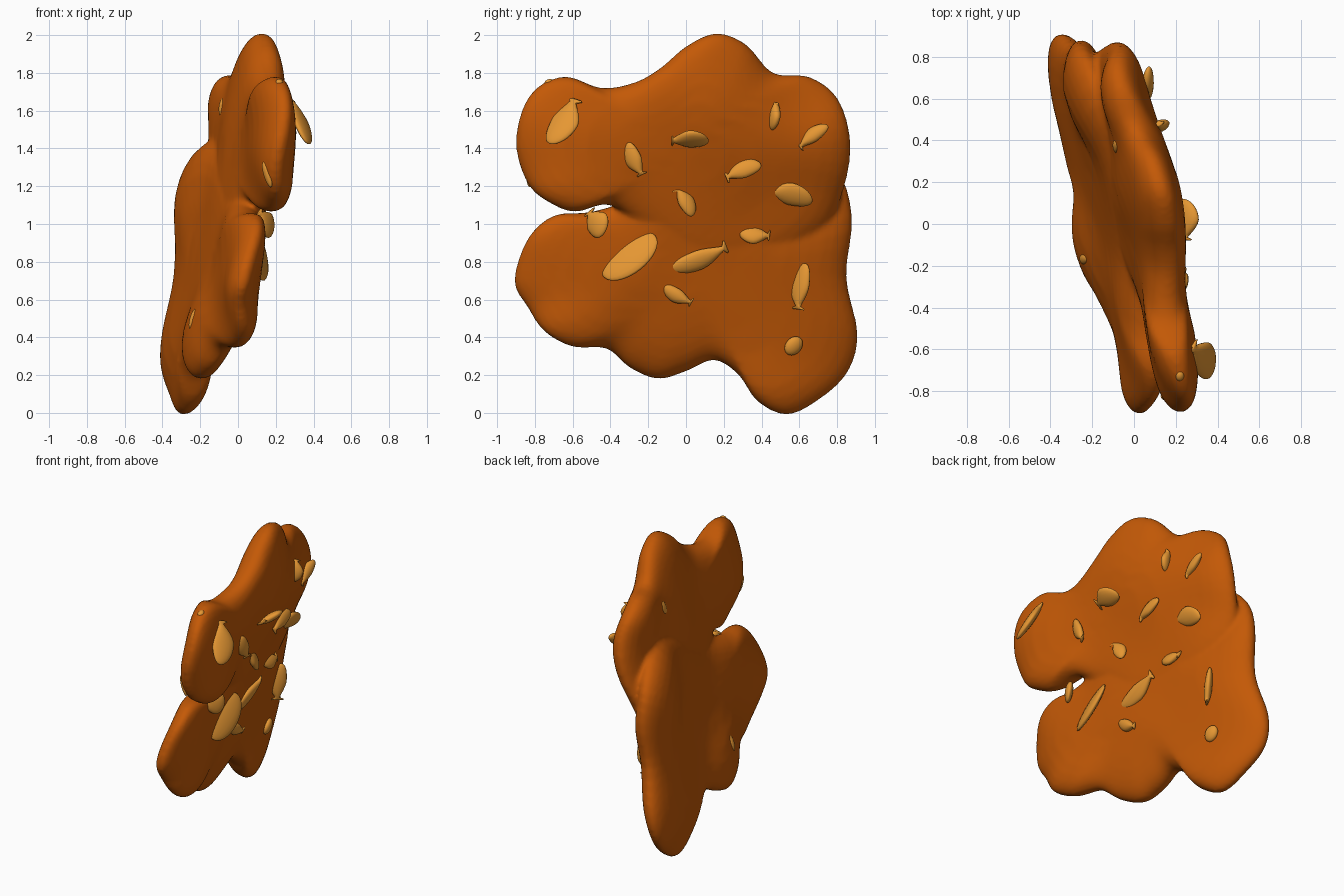
import bpy, bmesh, math
from mathutils import Vector, Matrix
from mathutils.bvhtree import BVHTree

cube = bpy.data.objects.get("Cube")
if cube:
    bpy.data.objects.remove(cube, do_unlink=True)


def material(name, rgb):
    m = bpy.data.materials.new(name)
    m.use_nodes = True
    m.diffuse_color = (*rgb, 1)
    m.node_tree.nodes["Principled BSDF"].inputs["Base Color"].default_value = (*rgb, 1)
    return m


def finish(bm, name, mat):
    bmesh.ops.recalc_face_normals(bm, faces=bm.faces)
    me = bpy.data.meshes.new(name)
    bm.to_mesh(me)
    bm.free()
    me.materials.append(mat)
    for p in me.polygons:
        p.use_smooth = True
    ob = bpy.data.objects.new(name, me)
    bpy.context.collection.objects.link(ob)
    return ob


brown = material("fried brown", (0.55, 0.1, 0.002))
tan = material("toasted tan", (0.79, 0.31, 0.033))

# Lobed outlines (y, z) of the two overlapping halves of the slab
UPPER = [(-.58, 1.065), (-.7, 1.1), (-.83, 1.2), (-.9, 1.4), (-.87, 1.6), (-.78, 1.73),
         (-.63, 1.78), (-.45, 1.72), (-.27, 1.75), (-.13, 1.83), (0, 1.94), (.16, 2.01),
         (.32, 1.95), (.46, 1.8), (.65, 1.78), (.8, 1.67), (.87, 1.45), (.84, 1.2),
         (.72, .95), (.4, .75), (.05, .75), (-.2, .95), (-.4, 1.1)]
LOWER = [(.79, 1.3), (.88, 1.04), (.85, .72), (.91, .42), (.86, .22), (.72, .08), (.54, -.01),
         (.38, .06), (.28, .2), (.15, .28), (0, .22), (-.15, .18), (-.3, .24), (-.42, .34),
         (-.6, .35), (-.75, .43), (-.84, .56), (-.91, .7), (-.84, .92), (-.7, 1.045),
         (-.5, 1.065), (-.25, 1.15), (.1, 1.35), (.5, 1.46)]

# Bends (y, z, offset) away from the leaning plane, for each half
UPPER_BENDS = [(-.6, 1.42, 0), (-.88, 1.4, -.05), (-.62, 1.75, -.09), (-.6, 1.1, .065),
               (.16, 1.98, -.02), (.2, 1.65, .015), (.65, 1.76, -.06), (.86, 1.45, .06),
               (.4, 1.42, .04), (0, 1.3, .01), (.6, 1.0, 0)]
LOWER_BENDS = [(-.6, .75, -.02), (-.9, .7, -.11), (-.6, .37, .025), (-.6, 1.03, -.065),
               (-.2, .35, -.05), (.54, 0, .06), (.58, .4, -.01), (.7, 1.2, -.11),
               (.87, .9, -.02), (.2, .85, -.01)]
# Swellings (y, z, extra half thickness)
SWELLS = [(-.6, 1.42, .02), (.15, 1.62, .035), (.6, 1.5, .02), (.2, 1.35, .02), (-.4, .75, .005),
          (.58, .4, .01), (.6, .95, .02), (-.1, .45, .025)]


def middle(y, z, bends):
    total, weight = 0, .25
    for a, b, offset in bends:
        w = math.exp(-((y - a) ** 2 + (z - b) ** 2) / .05)
        total += w * offset
        weight += w
    return -.222 - .22 * y + .2 * z + 1.15 * total / weight


def half_thickness(y, z):
    return .1 + sum(e * math.exp(-((y - a) ** 2 + (z - b) ** 2) / .06) for a, b, e in SWELLS)


def smooth_loop(pts, steps=4):
    out, n = [], len(pts)
    for i in range(n):
        a, b, c, d = (Vector(pts[(i + k) % n]) for k in (-1, 0, 1, 2))
        for j in range(steps):
            t = j / steps
            out.append(.5 * (2 * b + (c - a) * t + (2 * a - 5 * b + 4 * c - d) * t * t
                             + (3 * b - a - 3 * c + d) * t ** 3))
    return out


def add_slab(bm, outline, center, bends):
    """Closed pillow: rings shrinking to the centre on both sides."""
    loop, c = smooth_loop(outline), Vector(center)
    scales = [.08, .25, .42, .58, .72, .82, .89, .94, .975, .993]
    levels = [(s, 1) for s in scales] + [(1, 0)] + [(s, -1) for s in reversed(scales)]
    rings = []
    for s, side in levels:
        ring = []
        for p in loop:
            q = c + (p - c) * s
            h = side * half_thickness(*q) * math.sqrt(1 - s ** 7)
            ring.append(bm.verts.new((middle(*q, bends) + h, q.x, q.y)))
        rings.append(ring)
    n = len(loop)
    for r0, r1 in zip(rings, rings[1:]):
        for i in range(n):
            bm.faces.new((r0[i], r0[(i + 1) % n], r1[(i + 1) % n], r1[i]))
    bm.faces.new(rings[0])
    bm.faces.new(rings[-1])


# Fried slab, halves fused
bm = bmesh.new()
add_slab(bm, UPPER, (0, 1.38), UPPER_BENDS)
add_slab(bm, LOWER, (.05, .76), LOWER_BENDS)
slab = finish(bm, "fritter_slab", brown)
rem = slab.modifiers.new("fuse", 'REMESH')
rem.mode = 'VOXEL'
rem.voxel_size = .016
rem.use_smooth_shade = True
soft = slab.modifiers.new("soften", 'SMOOTH')
soft.factor = .5
soft.iterations = 3
tree = BVHTree.FromObject(slab, bpy.context.evaluated_depsgraph_get())


def ball():
    bm = bmesh.new()
    bmesh.ops.create_uvsphere(bm, u_segments=16, v_segments=16, radius=1,
                              matrix=Matrix.Rotation(math.pi / 2, 4, 'Y'))
    return bm


def add_seed(name, y, z, length, width, angle, tail=True, roll=15, pitch=0, lift=.008):
    """Flat teardrop with a necked, flared tail pointing along angle."""
    hit = tree.ray_cast(Vector((2, y, z)), Vector((-1, 0, 0)))[0]
    a = math.radians(angle)
    rot = Matrix(((0, 0, 1), (math.cos(a), -math.sin(a), 0), (math.sin(a), math.cos(a), 0)))
    rot = rot @ Matrix.Rotation(math.radians(pitch), 3, 'Y') @ Matrix.Rotation(math.radians(roll), 3, 'X')
    bm = ball()
    for v in bm.verts:
        t, w, h = v.co
        if tail:
            neck = .83
            if t < neck:
                w *= 1 - .6 * (max(0, t) / neck) ** 1.5
            else:
                u = (t - neck) / .15
                w *= .4 + 1.3 * u + 1.3 * u * u
            w += .25 * t * t
            t = .93 if t > .99 else t
        local = Vector((t * length / 2, w * width / 2, h * .026))
        v.co = hit + Vector((lift, 0, 0)) + rot @ local
    finish(bm, name, tan)


def add_fleck(name, origin, direction, axis, length, width):
    """Small buried sliver showing where a ray meets the slab."""
    d = Vector(direction)
    hit, normal = tree.ray_cast(Vector(origin), d)[:2]
    n = normal.normalized()
    along = Vector(axis)
    along = (along - n * along.dot(n)).normalized()
    across = n.cross(along)
    bm = ball()
    for v in bm.verts:
        t, w, h = v.co
        v.co = hit + along * t * length / 2 + across * w * width / 2 + n * (h * .016 - .006)
    finish(bm, name, tan)


# Nut slivers on the broad face
SEEDS = [
    (-.64, 1.54, .29, .16, 62, True, -30, 20, .03), (-.28, 1.34, .19, .1, -65, True, 25),
    (.02, 1.45, .2, .14, 180, True, -55, 0, .05), (.47, 1.57, .15, .09, 80, True, -65),
    (.67, 1.47, .19, .08, 218, True, 20), (.3, 1.29, .2, .1, 202, True, 15),
    (.55, 1.16, .25, .13, 168, True, -25), (0, 1.12, .17, .09, 122, True, 25),
    (-.47, 1.01, .16, .14, 120, True, -25, 25, .03), (-.3, .83, .35, .21, 38, False, -28, 0, .012),
    (.07, .81, .33, .11, 22, True, 20), (.36, .94, .17, .1, -8, True, -25),
    (.6, .67, .25, .13, 262, True, 40), (-.05, .62, .18, .08, -30, True, 15),
    (.57, .355, .11, .09, 50, False, 20)]
for i, s in enumerate(SEEDS):
    add_seed(f"nut_sliver_{i + 1}", *s)

# Slivers just breaking the edges and the reverse face
FLECKS = [((-2, .37, 1.62), (1, 0, 0), (0, .4, 1), .1, .06),
          ((-2, -.17, .5), (1, 0, 0), (0, 0, 1), .11, .05),
          ((.15, -2, 1.26), (0, 1, 0), (-.3, 0, 1), .14, .045),
          ((.22, -.73, 3), (0, 0, -1), (0, 1, 0), .05, .04)]
for i, f in enumerate(FLECKS):
    add_fleck(f"buried_sliver_{i + 1}", *f)
